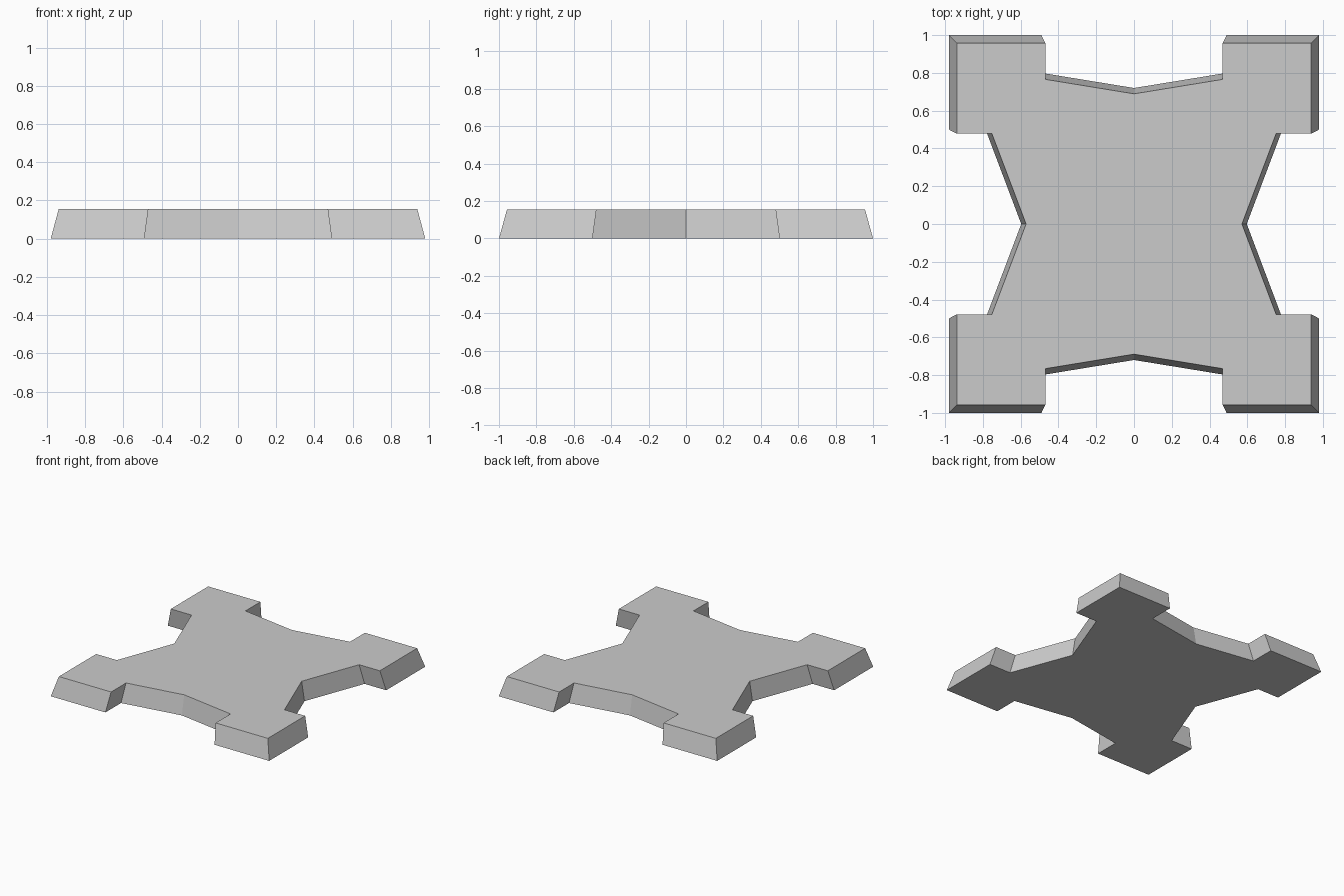
import bpy
import bmesh

if "Cube" in bpy.data.objects:
    bpy.data.objects.remove(bpy.data.objects["Cube"])

HEIGHT = 0.155
TAPER = 0.957   # walls lean inward towards the top

# One quarter of the ground outline: side notch, corner bastion, end notch
quarter = [(0.597, 0.0), (0.786, 0.50), (0.98, 0.50), (0.98, 1.0),
           (0.49, 1.0), (0.49, 0.80), (0.0, 0.72)]

# Mirror the quarter into the full counter-clockwise outline
half = quarter + [(-x, y) for x, y in reversed(quarter[:-1])]
outline = half + [(x, -y) for x, y in reversed(half[1:-1])]

stone = bpy.data.materials.new("stone_grey")
stone.diffuse_color = (0.60, 0.60, 0.60, 1.0)
stone.use_nodes = True
stone.node_tree.nodes["Principled BSDF"].inputs["Base Color"].default_value = stone.diffuse_color

# Tapered star fort slab
bm = bmesh.new()
bottom = [bm.verts.new((x, y, 0.0)) for x, y in outline]
top = [bm.verts.new((x * TAPER, y * TAPER, HEIGHT)) for x, y in outline]
bm.faces.new(top)
bm.faces.new(list(reversed(bottom)))
n = len(outline)
for i in range(n):
    j = (i + 1) % n
    bm.faces.new((bottom[i], bottom[j], top[j], top[i]))
bmesh.ops.recalc_face_normals(bm, faces=bm.faces)

mesh = bpy.data.meshes.new("fort_base")
bm.to_mesh(mesh)
bm.free()
mesh.materials.append(stone)
fort = bpy.data.objects.new("fort_base", mesh)
bpy.context.collection.objects.link(fort)
